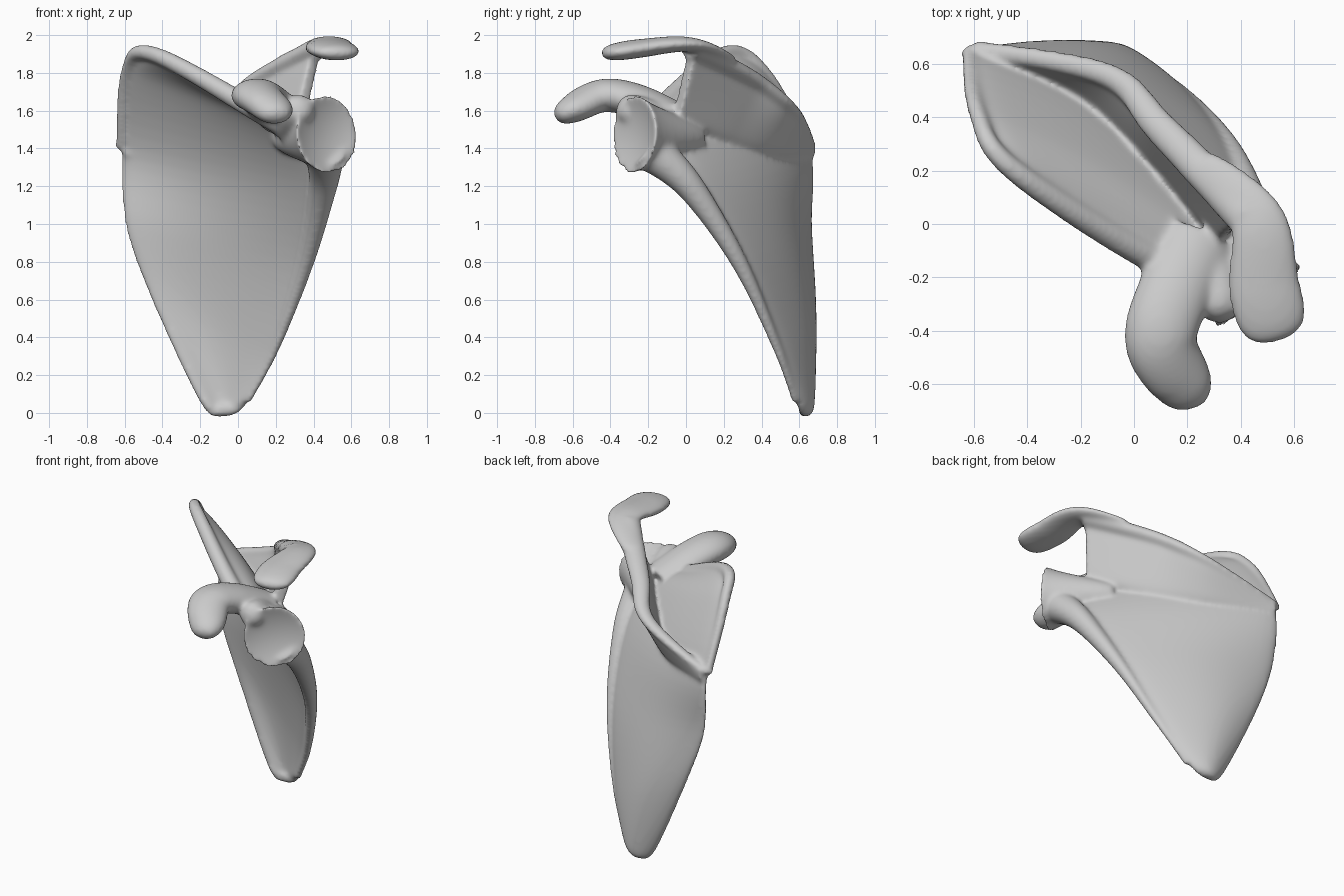
import bpy
import bmesh
import math
from mathutils import Vector

default_cube = bpy.data.objects.get("Cube")
if default_cube:
    bpy.data.objects.remove(default_cube)


def make_material(name, colour):
    material = bpy.data.materials.new(name)
    material.use_nodes = True
    material.diffuse_color = colour
    shader = material.node_tree.nodes["Principled BSDF"]
    shader.inputs["Base Color"].default_value = colour
    return material


def spline(points, t):
    """Smooth curve through the points, with t running from 0 to 1."""
    last = len(points) - 1
    place = min(max(t, 0), 1) * last
    index = min(int(place), last - 1)
    f = place - index
    before, start, end, after = (
        Vector(points[min(max(index + step, 0), last)]) for step in (-1, 0, 1, 2))
    leave = (end - before) / 2
    arrive = (after - start) / 2
    ease = f * f * (3 - 2 * f)
    return (start.lerp(end, ease) + leave * f * (1 - f) ** 2
            - arrive * f * f * (1 - f))


def loft(bm, rings):
    """Closed skin through equal rings."""
    loops = [[bm.verts.new(point) for point in ring] for ring in rings]
    for low, high in zip(loops, loops[1:]):
        for i in range(len(low)):
            bm.faces.new((low[i - 1], low[i], high[i], high[i - 1]))
    bm.faces.new(loops[0])
    bm.faces.new(loops[-1])


def sheet(bm, edge_a, edge_b, bulge, thickness, steps=40):
    """Rounded plate stretched between two edge curves, bulging backwards."""
    def surface(u, v):
        swell = math.sin(math.pi * u) * math.sqrt(max(0, math.sin(math.pi * v)))
        return spline(edge_a, v).lerp(spline(edge_b, v), u) + Vector((0, bulge * swell, 0))

    rings = []
    step = 0.01
    for row in range(steps + 1):
        front, back = [], []
        for column in range(steps + 1):
            u, v = column / steps, row / steps
            across = surface(u + step, v) - surface(u - step, v)
            along = surface(u, v + step) - surface(u, v - step)
            rounding = math.sqrt(max(step, 1 - abs(2 * u - 1) ** 8))
            offset = across.cross(along).normalized() * thickness * rounding
            front.append(surface(u, v) + offset)
            back.append(surface(u, v) - offset)
        rings.append(front + back[::-1])
    loft(bm, rings)


def tube(bm, path, width, flatness=1, hollow=0, steps=40, sides=32):
    """Elliptic tube along a path; width is a rule of t, the end may be dished."""
    rings = []
    step = 0.01

    def add_ring(t, scale=1):
        tangent = (spline(path, t + step) - spline(path, t - step)).normalized()
        side = tangent.cross(Vector((0, 0, 1))).normalized()
        up = side.cross(tangent) * flatness
        centre = spline(path, t) - tangent * hollow * (1 - scale * scale)
        angles = [math.tau * i / sides for i in range(sides)]
        rings.append([centre + (side * math.cos(a) + up * math.sin(a)) * width(t) * scale
                      for a in angles])

    for k in range(steps + 1):
        add_ring(k / steps)
    if hollow:
        for scale in (.9, .7, .5, .3, .1):
            add_ring(1, scale)
    loft(bm, rings)


def finger(width):
    """Width rule for a tube that ends in a round tip."""
    return lambda t: width * math.sqrt(max(0.01, 1 - t ** 4))


bm = bmesh.new()

# Blade: curved triangular plate between its inner and outer borders
inner_border = [(-.1, .6, .01), (-.2, .61, .06), (-.46, .65, .6), (-.6, .65, 1),
                (-.62, .65, 1.4), (-.59, .42, 1.8), (-.45, .2, 1.9)]
outer_border = [(-.06, .6, .01), (.05, .58, .06), (.2, .48, .35), (.36, .28, .8),
                (.45, .02, 1.2), (.3, -.1, 1.5), (.1, -.14, 1.6)]
sheet(bm, inner_border, outer_border, bulge=.08, thickness=.03)

# Thickened outer border running into the neck, and rolled upper border
tube(bm, outer_border[1:5] + [(.46, -.2, 1.4)], lambda t: .02 + .1 * t * t)
tube(bm, inner_border[4:] + outer_border[:4:-1], lambda t: .03 + .05 * t * t)

# Spine: plate rising from the back of the blade to a thicker crest
spine_root = [(-.6, .65, 1.35), (-.2, .47, 1.35), (.1, .2, 1.43), (.33, -.06, 1.55)]
spine_crest = [(-.6, .66, 1.42), (-.1, .56, 1.6), (.1, .36, 1.76), (.42, .03, 1.93)]
sheet(bm, spine_root, spine_crest, bulge=0, thickness=.035)
tube(bm, spine_crest, lambda t: .03 + .05 * t, flatness=.7)

# Acromion: flat hook curving forward above the socket
hook = [(.25, .22, 1.87), (.46, .02, 1.95), (.49, -.24, 1.93), (.54, -.44, 1.9)]
tube(bm, hook, lambda t: (.07 + .11 * t) * math.sqrt(max(.02, 1 - t ** 6)), flatness=.36)

# Neck flaring out to the hollow socket
neck = [(.22, .08, 1.45), (.475, -.28, 1.475)]
tube(bm, neck, lambda t: .05 + .155 * t, flatness=1.03, hollow=.04)

# Coracoid: hooked finger, with a bridge to the top of the socket
coracoid = [(.25, -.05, 1.55), (.15, -.26, 1.65), (.1, -.44, 1.68),
            (.18, -.6, 1.61), (.2, -.69, 1.56)]
tube(bm, coracoid, finger(.14), flatness=.65)
tube(bm, [(.27, -.1, 1.52), (.34, -.36, 1.63)], finger(.1))

bmesh.ops.recalc_face_normals(bm, faces=bm.faces[:])
mesh = bpy.data.meshes.new("shoulder_blade")
bm.to_mesh(mesh)
bm.free()
mesh.materials.append(make_material("bone_grey", (.6, .6, .6, 1)))
shoulder_blade = bpy.data.objects.new("shoulder_blade", mesh)
bpy.context.collection.objects.link(shoulder_blade)

# Fuse the parts into one smooth skin
fuse = shoulder_blade.modifiers.new("fuse", 'REMESH')
fuse.mode = 'VOXEL'
fuse.voxel_size = .012
fuse.use_smooth_shade = True
soften = shoulder_blade.modifiers.new("soften", 'SMOOTH')
soften.factor = .5
soften.iterations = 18
